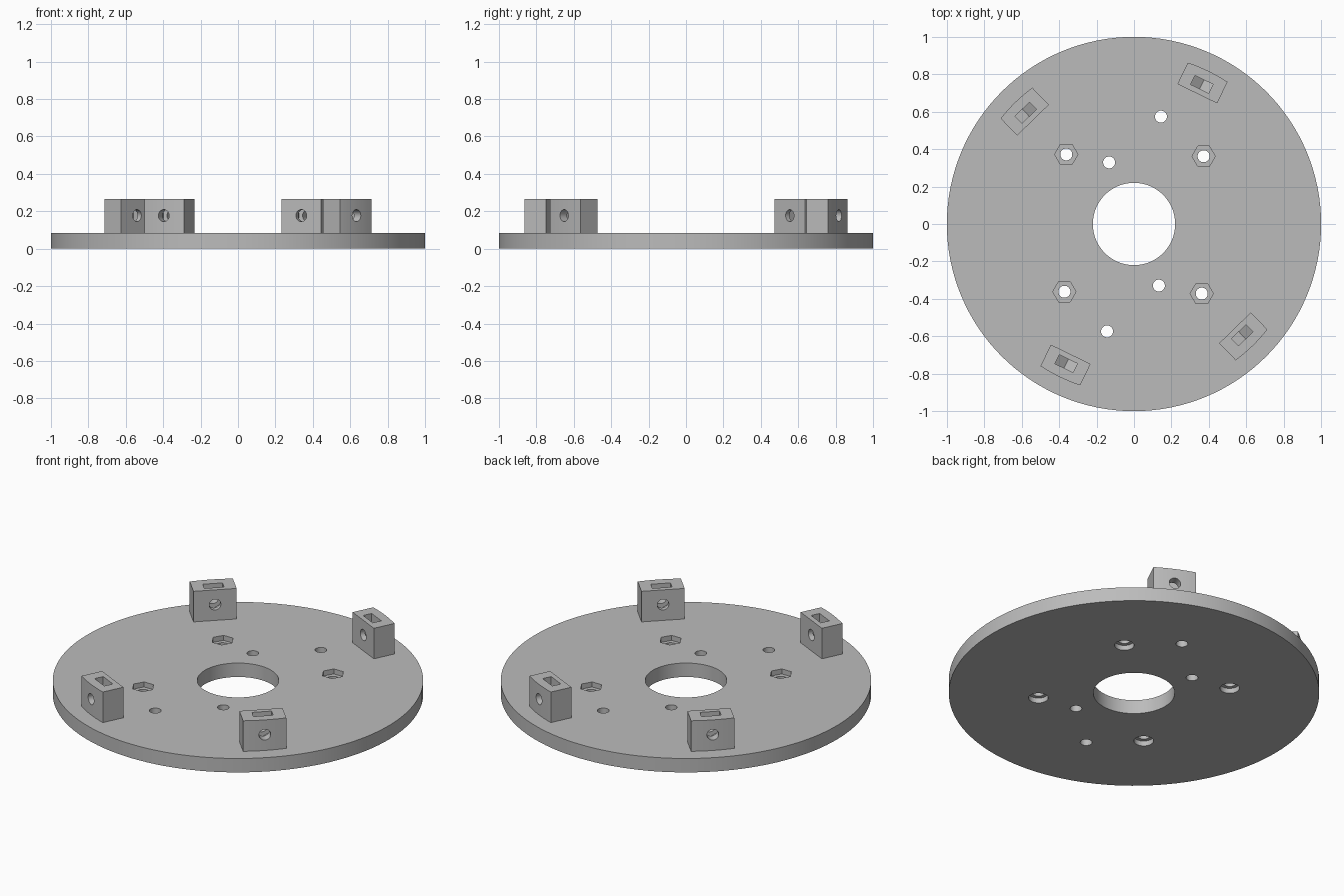
import bpy
import bmesh
from math import cos, sin, pi, radians, sqrt, asin
from mathutils import Matrix

if "Cube" in bpy.data.objects:
    bpy.data.objects.remove(bpy.data.objects["Cube"], do_unlink=True)

PLATE_TOP = 0.083
BLOCK_TOP = 0.265
SCREW_Z = 0.177
HOLE_R = 0.032
NUT_R = 0.062

grey = bpy.data.materials.new("plain grey")
grey.use_nodes = True
colour = (0.5, 0.5, 0.5, 1)
grey.diffuse_color = colour
grey.node_tree.nodes["Principled BSDF"].inputs["Base Color"].default_value = colour

# Maps a prism's extrusion axis to x, its profile to the yz plane
ALONG_X = Matrix(((0, 0, 1, 0), (1, 0, 0, 0), (0, 1, 0, 0), (0, 0, 0, 1)))


def circle(radius, sides, x=0, y=0):
    return [(x + radius * cos(2 * pi * i / sides), y + radius * sin(2 * pi * i / sides))
            for i in range(sides)]


def prism(name, outline, low, high, matrix=Matrix()):
    """Extrude a counter-clockwise outline between two heights."""
    bm = bmesh.new()
    bottom = [bm.verts.new((x, y, low)) for x, y in outline]
    top = [bm.verts.new((x, y, high)) for x, y in outline]
    bm.faces.new(bottom[::-1])
    bm.faces.new(top)
    for i in range(len(outline)):
        j = (i + 1) % len(outline)
        bm.faces.new((bottom[i], bottom[j], top[j], top[i]))
    bm.transform(matrix)
    mesh = bpy.data.meshes.new(name)
    bm.to_mesh(mesh)
    bm.free()
    mesh.materials.append(grey)
    obj = bpy.data.objects.new(name, mesh)
    bpy.context.scene.collection.objects.link(obj)
    return obj


def activate(obj):
    bpy.ops.object.select_all(action='DESELECT')
    obj.select_set(True)
    bpy.context.view_layer.objects.active = obj


def cut(obj, outline, low, high, matrix=Matrix()):
    """Subtract a prism from the object."""
    cutter = prism("cutter", outline, low, high, matrix)
    cutter.hide_render = True
    activate(obj)
    mod = obj.modifiers.new("cut", 'BOOLEAN')
    mod.operation = 'DIFFERENCE'
    mod.solver = 'EXACT'
    mod.object = cutter
    bpy.ops.object.modifier_apply(modifier=mod.name)
    bpy.data.objects.remove(cutter, do_unlink=True)


def finish(obj):
    activate(obj)
    bpy.ops.object.shade_smooth_by_angle(angle=radians(30))


# Round base plate with its centre opening
plate = prism("base_plate", circle(1, 128), 0, PLATE_TOP)
cut(plate, circle(0.22, 64), -0.1, 0.2)

# Plain holes, and bolt holes with a nut pocket above and a head recess below
for side in (1, -1):
    for x, y in ((0.144, 0.574), (-0.133, 0.329)):
        cut(plate, circle(HOLE_R, 32, side * x, side * y), -0.1, 0.2)
    for x, y in ((0.372, 0.362), (-0.362, 0.372)):
        x, y = side * x, side * y
        cut(plate, circle(HOLE_R, 32, x, y), -0.1, 0.2)
        cut(plate, circle(NUT_R, 6, x, y), PLATE_TOP - 0.03, 0.2)
        cut(plate, circle(0.053, 32, x, y), -0.1, 0.03)
finish(plate)

# Mounting blocks: flat inside, curved outside, with a nut slot and a screw hole
INNER, OUTER, HALF = 0.774, 0.909, 0.118
spread = asin(HALF / OUTER)
block_outline = [(INNER, HALF), (INNER, -HALF)]
block_outline += [(OUTER * cos(a), OUTER * sin(a))
                  for a in (spread * i / 6 for i in range(-6, 7))]

flat = NUT_R * sqrt(3) / 2
nut_slot = [(-flat, SCREW_Z - NUT_R / 2), (0, SCREW_Z - NUT_R),
            (flat, SCREW_Z - NUT_R / 2), (flat, 0.4), (-flat, 0.4)]

for name, angle in (("back_left", 64.1), ("back_right", 134.2),
                    ("front_right", 244.1), ("front_left", 314.2)):
    block = prism(name + "_block", block_outline, PLATE_TOP, BLOCK_TOP)
    cut(block, nut_slot, 0.803, 0.856, ALONG_X)
    cut(block, circle(HOLE_R, 32, 0, SCREW_Z), 0.6, 1.1, ALONG_X)
    block.rotation_euler.z = radians(angle)
    finish(block)
